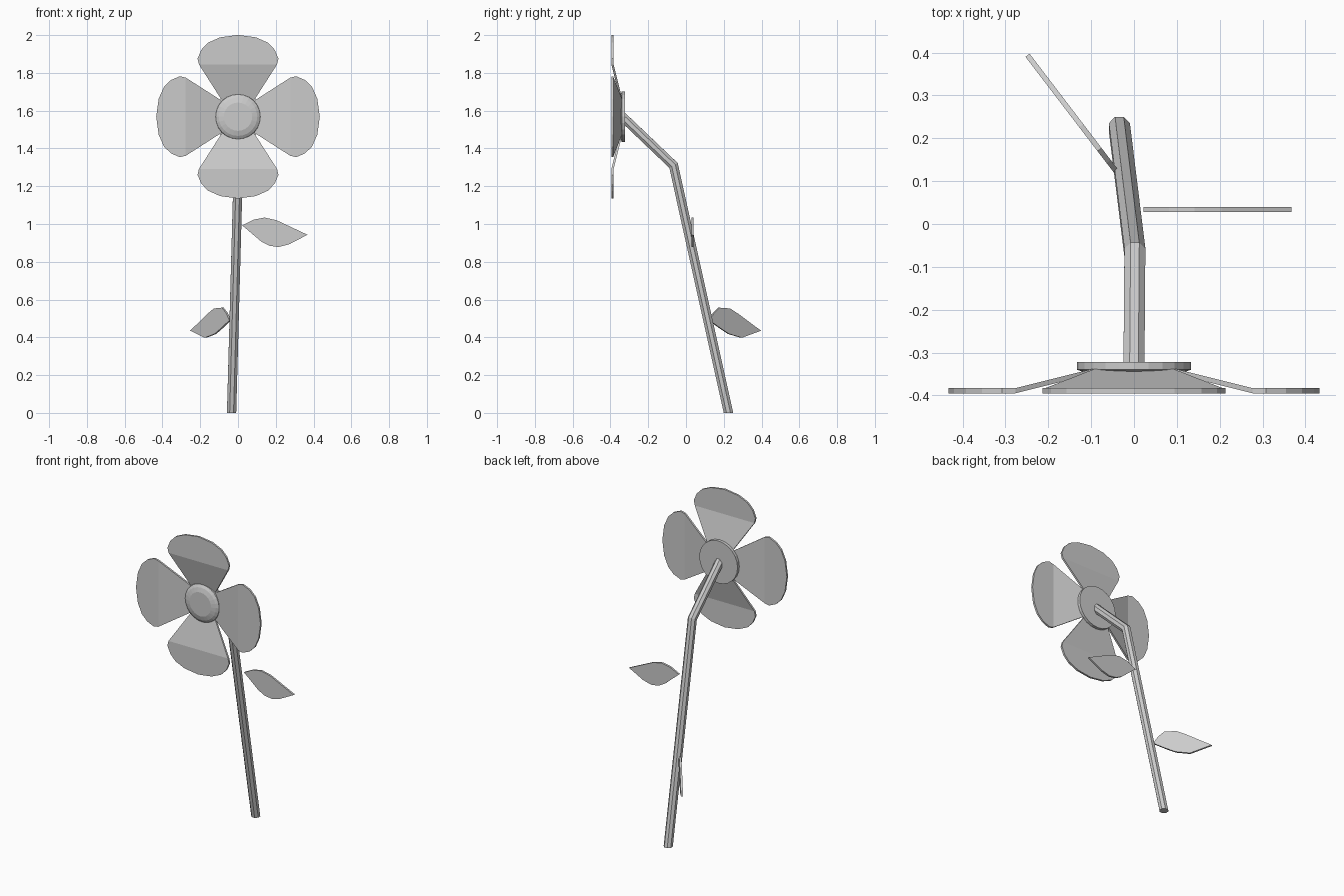
import bpy, bmesh, math
from mathutils import Vector, Matrix

if "Cube" in bpy.data.objects:
    bpy.data.objects.remove(bpy.data.objects["Cube"])


def finish(name, bm):
    bmesh.ops.recalc_face_normals(bm, faces=bm.faces)
    me = bpy.data.meshes.new(name)
    bm.to_mesh(me)
    bm.free()
    ob = bpy.data.objects.new(name, me)
    bpy.context.collection.objects.link(ob)
    return ob


def loft(name, rings):
    """Skin closed rings of equal size and cap both ends."""
    bm = bmesh.new()
    vs = [[bm.verts.new(p) for p in r] for r in rings]
    n = len(vs[0])
    for a, b in zip(vs, vs[1:]):
        for i in range(n):
            j = (i + 1) % n
            bm.faces.new((a[i], a[j], b[j], b[i]))
    bm.faces.new(vs[0])
    bm.faces.new(vs[-1])
    return finish(name, bm)


# Stem: octagonal tube with a mitred bend, cut flat at the ground and flower
base, bend, tip = Vector((-.034, .225, 0)), Vector((.002, -.066, 1.31)), Vector((0, -.325, 1.557))
d1, d2 = (bend - base).normalized(), (tip - bend).normalized()
side = Vector((1, 0, 0))
side = (side - d1 * side.dot(d1)).normalized()
up = d1.cross(side)


def slide(points, d, origin, normal):
    return [p + d * ((origin - p).dot(normal) / d.dot(normal)) for p in points]


octagon = [base + .0265 * (side * math.cos(k * math.pi / 4 + math.pi / 8)
                           + up * math.sin(k * math.pi / 4 + math.pi / 8)) for k in range(8)]
ring0 = slide(octagon, d1, base, Vector((0, 0, 1)))
ring1 = slide(octagon, d1, bend, d1 + d2)
ring2 = slide(ring1, d2, tip, Vector((0, 1, 0)))
loft("stem", [ring0, ring1, ring2])

# Flower centre: turned disc with a low dome in front
CZ = 1.568
profile = [(.133, -.322), (.133, -.34), (.121, -.344), (.118, -.356), (.102, -.366), (.075, -.374)]
N = 24
loft("flower_centre", [[Vector((r * math.cos(2 * math.pi * k / N), y,
                                CZ + r * math.sin(2 * math.pi * k / N))) for k in range(N)]
                       for r, y in profile])

# Petals: (distance from centre, half width), creased where they flatten
half = [(.06, .068), (.277, .207), (.308, .214), (.355, .194), (.392, .158), (.42, .095)]
T = .006


def petal_y(r):
    return -.389 + max(0, .277 - r) * .25


for k, label in enumerate(("top", "left", "bottom", "right")):
    rot = Matrix.Translation((0, 0, CZ)) @ Matrix.Rotation(-k * math.pi / 2, 4, 'Y')
    bm = bmesh.new()
    layers = []
    for off in (-T, T):
        L = [bm.verts.new(rot @ Vector((-w, petal_y(r) + off, r))) for r, w in half]
        R = [bm.verts.new(rot @ Vector((w, petal_y(r) + off, r))) for r, w in half]
        end = bm.verts.new(rot @ Vector((0, petal_y(.433) + off, .433)))
        bm.faces.new((L[0], R[0], R[1], L[1]))
        bm.faces.new(L[1:] + [end] + R[:0:-1])
        layers.append(L + [end] + R[::-1])
    a, b = layers
    for i in range(len(a)):
        j = (i + 1) % len(a)
        bm.faces.new((a[i], a[j], b[j], b[i]))
    finish("petal_" + label, bm)


# Leaves: thin outlines standing upright along a horizontal direction
def leaf(name, root, direction, outline):
    d = Vector(direction).normalized()
    n = d.cross(Vector((0, 0, 1))) * T
    pts = [Vector(root) + d * s + Vector((0, 0, z)) for s, z in outline]
    loft(name, [[p - n for p in pts], [p + n for p in pts]])


leaf("upper_leaf", (.022, .034, .993), (1, 0, 0),
     [(0, 0), (.06, .03), (.119, .041), (.182, .027), (.346, -.05),
      (.25, -.1), (.193, -.115), (.143, -.108), (.10, -.085)])
leaf("lower_leaf", (-.041, .122, .49), (-.607, .795, 0),
     [(0, 0), (.03, .04), (.065, .067), (.135, .063), (.19, .035), (.342, -.055),
      (.215, -.092), (.13, -.072), (.075, -.043)])
